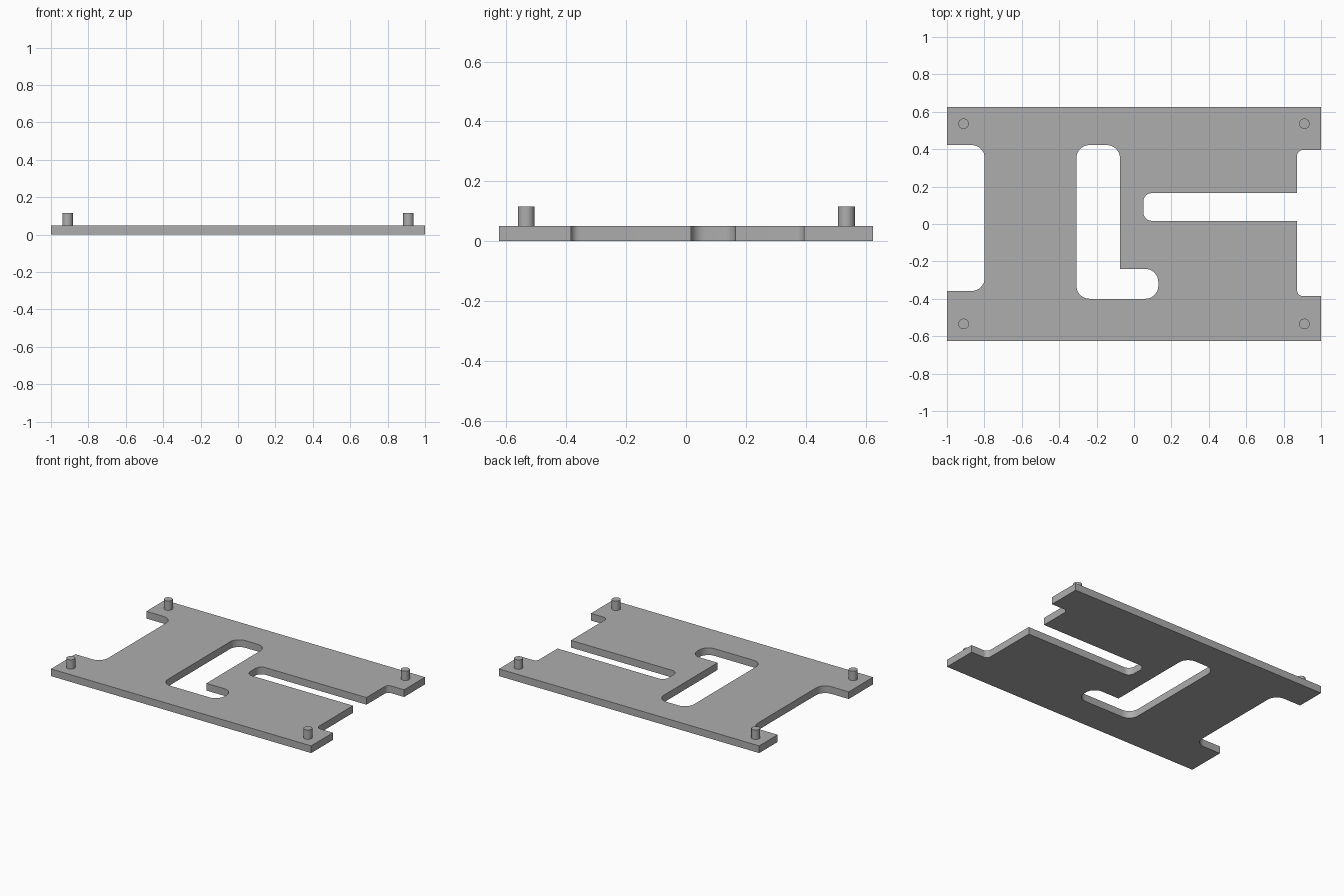
import bpy
import math
from mathutils import Vector

cube = bpy.data.objects.get("Cube")
if cube:
    bpy.data.objects.remove(cube, do_unlink=True)

THICK = 0.05
W, D = 1.0, 0.625

grey = bpy.data.materials.new("plain grey")
grey.use_nodes = True
grey.diffuse_color = (0.42, 0.42, 0.42, 1)
grey.node_tree.nodes["Principled BSDF"].inputs["Base Color"].default_value = grey.diffuse_color


def rounded(corners, steps=8):
    """Turn (x, y, radius) right-angled corners into a filleted outline."""
    points = []
    for i, (x, y, r) in enumerate(corners):
        c = Vector((x, y))
        if r == 0:
            points.append(c)
            continue
        a = (Vector(corners[i - 1][:2]) - c).normalized() * r
        b = (Vector(corners[(i + 1) % len(corners)][:2]) - c).normalized() * r
        for k in range(steps + 1):
            t = math.pi / 2 * k / steps
            points.append(c + a * (1 - math.sin(t)) + b * (1 - math.cos(t)))
    return points


def finish(obj, name):
    obj.name = obj.data.name = name
    obj.data.materials.clear()
    obj.data.materials.append(grey)
    bpy.ops.object.shade_smooth_by_angle(angle=math.radians(30))


# Plate outline with a notch at each end and a long slot from the left end
outline = [
    (-W, -D, 0), (W, -D, 0),
    (W, -0.385, 0), (0.872, -0.385, 0.03),
    (0.872, 0.017, 0), (0.05, 0.017, 0.045),
    (0.05, 0.165, 0.045), (0.872, 0.165, 0),
    (0.872, 0.395, 0.03), (W, 0.395, 0),
    (W, D, 0), (-W, D, 0),
    (-W, 0.422, 0), (-0.798, 0.422, 0.07),
    (-0.798, -0.358, 0.07), (-W, -0.358, 0),
]

# L-shaped window through the plate
window = [
    (-0.308, -0.4, 0.07), (0.13, -0.4, 0.07),
    (0.13, -0.24, 0.07), (-0.075, -0.24, 0),
    (-0.075, 0.422, 0.07), (-0.308, 0.422, 0.07),
]

curve = bpy.data.curves.new("plate", "CURVE")
curve.dimensions = "2D"
curve.fill_mode = "BOTH"
curve.extrude = THICK / 2
for corners in (outline, window):
    pts = rounded(corners)
    spline = curve.splines.new("POLY")
    spline.points.add(len(pts) - 1)
    for p, co in zip(spline.points, pts):
        p.co = (co.x, co.y, 0, 1)
    spline.use_cyclic_u = True
plate = bpy.data.objects.new("plate", curve)
bpy.context.collection.objects.link(plate)
plate.location.z = THICK / 2
bpy.ops.object.select_all(action="DESELECT")
plate.select_set(True)
bpy.context.view_layer.objects.active = plate
bpy.ops.object.convert(target="MESH")
plate = bpy.context.object
bpy.ops.object.mode_set(mode="EDIT")
bpy.ops.mesh.select_all(action="SELECT")
bpy.ops.mesh.remove_doubles(threshold=0.0001)
bpy.ops.mesh.normals_make_consistent(inside=False)
bpy.ops.object.mode_set(mode="OBJECT")
finish(plate, "plate")

# Locating pin near each corner
PIN_BASE, PIN_TOP = 0.04, 0.115
for side, x in (("right", -0.911), ("left", 0.911)):
    for end, y in (("front", -0.534), ("back", 0.536)):
        bpy.ops.mesh.primitive_cylinder_add(
            vertices=32, radius=0.028, depth=PIN_TOP - PIN_BASE,
            location=(x, y, (PIN_TOP + PIN_BASE) / 2))
        finish(bpy.context.object, f"{end}_{side}_pin")
